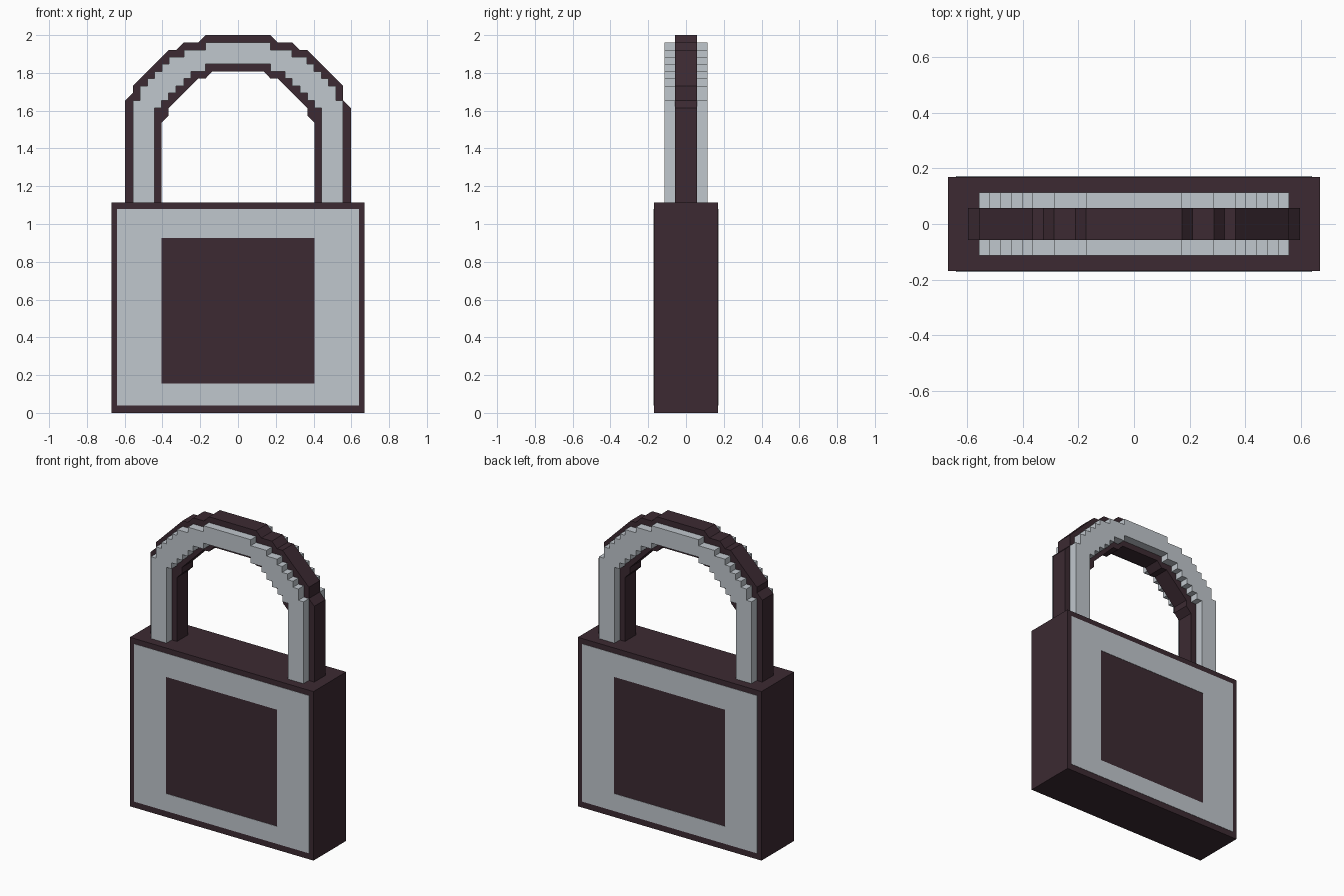
import bpy, bmesh

if "Cube" in bpy.data.objects:
    bpy.data.objects.remove(bpy.data.objects["Cube"])


def material(name, rgb):
    m = bpy.data.materials.new(name)
    m.diffuse_color = (*rgb, 1)
    m.use_nodes = True
    m.node_tree.nodes["Principled BSDF"].inputs["Base Color"].default_value = m.diffuse_color
    return m


DARK = material("dark", (0.045, 0.023, 0.032))
STEEL = material("steel", (0.53, 0.57, 0.61))


def finish(bm, name, mat):
    bmesh.ops.recalc_face_normals(bm, faces=bm.faces)
    me = bpy.data.meshes.new(name)
    bm.to_mesh(me)
    bm.free()
    me.materials.append(mat)
    ob = bpy.data.objects.new(name, me)
    bpy.context.collection.objects.link(ob)
    return ob


def extrude_profile(name, outline, y0, y1, mat):
    """Extrude a closed xz outline from y0 to y1."""
    bm = bmesh.new()
    face = bm.faces.new([bm.verts.new((x, y0, z)) for x, z in outline])
    ext = bmesh.ops.extrude_face_region(bm, geom=[face])["geom"]
    verts = [v for v in ext if isinstance(v, bmesh.types.BMVert)]
    bmesh.ops.translate(bm, verts=verts, vec=(0, y1 - y0, 0))
    return finish(bm, name, mat)


def extrude_ring(name, outer, inner, y0, y1, mat):
    """Rectangular frame between two (half width, z0, z1) rectangles."""
    bm = bmesh.new()
    loops = []
    for y in (y0, y1):
        for w, a, b in (outer, inner):
            loops.append([bm.verts.new((x, y, z))
                          for x, z in ((-w, a), (w, a), (w, b), (-w, b))])
    o0, i0, o1, i1 = loops
    for a, b in ((o0, i0), (o1, i1), (o0, o1), (i0, i1)):
        for k in range(4):
            n = (k + 1) % 4
            bm.faces.new((a[k], a[n], b[n], b[k]))
    return finish(bm, name, mat)


def mirrored(half):
    """Left half of an arch followed by its mirror image."""
    return [(-x, z) for x, z in half] + half[::-1]


def steps(points):
    """Staircase: go up to each z, then inward to each x."""
    out = [(points[0][0], FOOT)]
    for (x, z), (nx, _) in zip(points, points[1:]):
        out += [(x, z), (nx, z)]
    return out + [points[-1]]


FOOT = 1.10

# Lock body with a steel frame on the front and back
extrude_profile("lock_body", [(-.67, 0), (.67, 0), (.67, 1.115), (-.67, 1.115)],
                -.17, .17, DARK)
for name, s in (("front_frame", -1), ("back_frame", 1)):
    extrude_ring(name, (.64, .04, 1.08), (.405, .155, .925), s * .168, s * .172, STEEL)

# Dark shackle core with chamfered corners, left shoulder slightly higher
outer = mirrored([(.597, FOOT), (.597, 1.615), (.557, 1.655), (.557, 1.73), (.365, 1.922),
                  (.325, 1.922), (.287, 1.962), (.21, 1.962), (.172, 2.0)])
outer[1], outer[2] = (-.597, 1.655), (-.557, 1.693)
inner = mirrored([(.405, FOOT), (.405, 1.537), (.367, 1.575), (.367, 1.615),
                  (.212, 1.77), (.172, 1.77), (.137, 1.808)])
extrude_profile("shackle_core", outer + inner[::-1], -.057, .057, DARK)

# Stepped steel shackle band, wider than the core
outer = mirrored(steps([(.557, 1.655), (.52, 1.73), (.48, 1.77), (.442, 1.808), (.402, 1.847),
                        (.365, 1.885), (.287, 1.922), (.172, 1.962)]))
inner = mirrored(steps([(.443, 1.615), (.405, 1.655), (.367, 1.693), (.327, 1.73), (.287, 1.77),
                        (.25, 1.808), (.172, 1.847)]))
extrude_profile("shackle_band", outer + inner[::-1], -.113, .113, STEEL)
